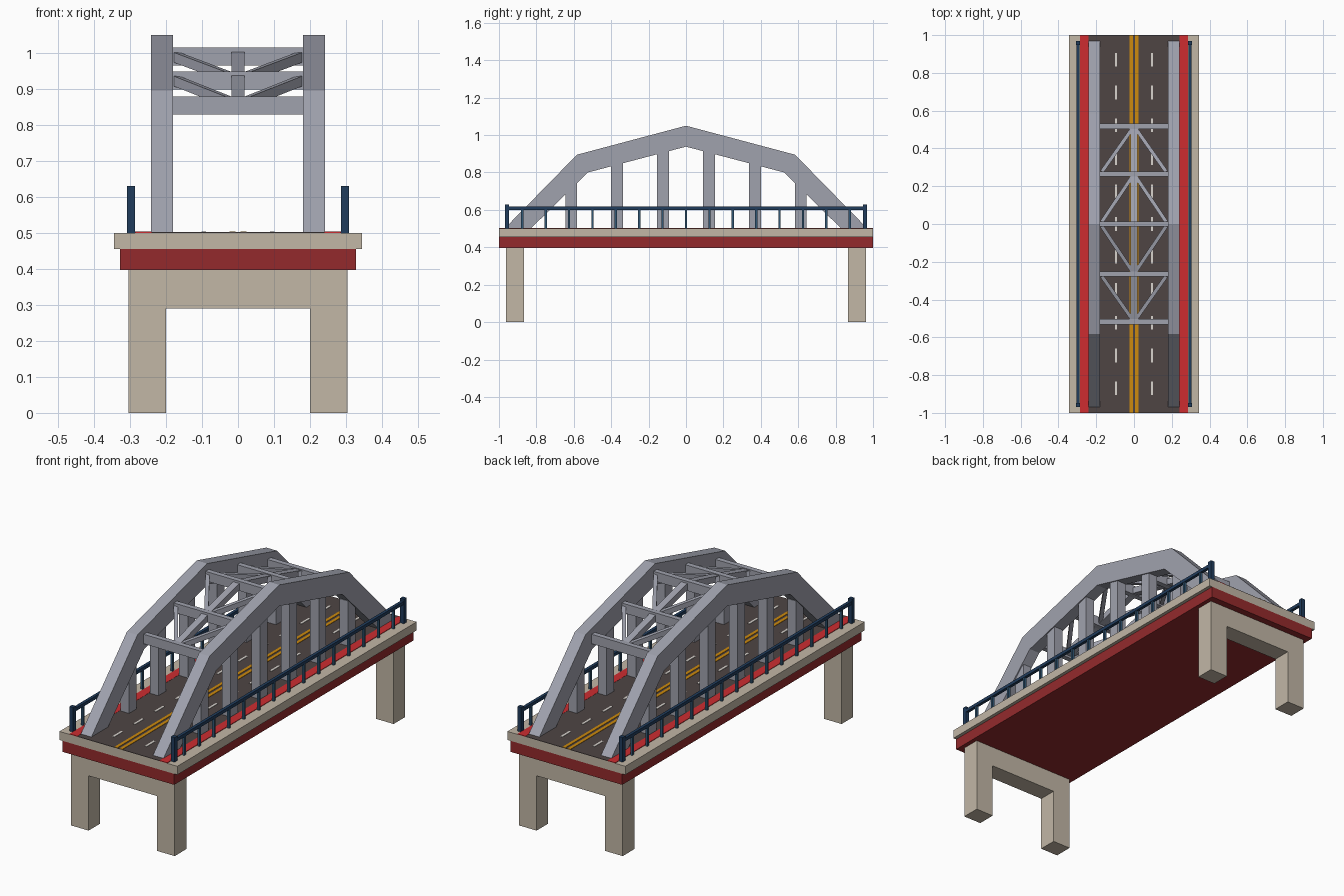
import bpy, bmesh
from mathutils import Vector, Matrix

if "Cube" in bpy.data.objects:
    bpy.data.objects.remove(bpy.data.objects["Cube"])


def lin(c):
    c /= 255
    return c / 12.92 if c <= 0.04045 else ((c + 0.055) / 1.055) ** 2.4


def material(name, r, g, b):
    m = bpy.data.materials.new(name)
    m.diffuse_color = (lin(r), lin(g), lin(b), 1)
    m.use_nodes = True
    m.node_tree.nodes["Principled BSDF"].inputs["Base Color"].default_value = m.diffuse_color
    return m


STONE = material("beige concrete", 194, 183, 166)
GIRDER = material("dark red", 148, 42, 44)
KERB = material("bright red", 205, 44, 48)
ROAD = material("asphalt brown", 78, 69, 68)
YELLOW = material("amber line", 204, 138, 14)
WHITE = material("lane white", 216, 212, 206)
STEEL = material("steel grey", 160, 162, 174)
NAVY = material("navy", 32, 60, 92)
SLATE = material("slate blue", 50, 88, 118)


def finish(name, bm, mat):
    bmesh.ops.recalc_face_normals(bm, faces=bm.faces)
    me = bpy.data.meshes.new(name)
    bm.to_mesh(me)
    bm.free()
    me.materials.append(mat)
    ob = bpy.data.objects.new(name, me)
    bpy.context.collection.objects.link(ob)
    return ob


def boxes(name, mat, *ranges):
    """One object from boxes given as (x0, x1, y0, y1, z0, z1)."""
    bm = bmesh.new()
    for x0, x1, y0, y1, z0, z1 in ranges:
        mtx = Matrix.Translation(((x0 + x1) / 2, (y0 + y1) / 2, (z0 + z1) / 2)) \
            @ Matrix.Diagonal((x1 - x0, y1 - y0, z1 - z0, 1))
        bmesh.ops.create_cube(bm, size=1, matrix=mtx)
    return finish(name, bm, mat)


def extrude(name, mat, pts, direction):
    bm = bmesh.new()
    face = bm.faces.new([bm.verts.new(p) for p in pts])
    new = bmesh.ops.extrude_face_region(bm, geom=[face])["geom"]
    bmesh.ops.translate(bm, vec=direction,
                        verts=[v for v in new if isinstance(v, bmesh.types.BMVert)])
    return finish(name, bm, mat)


def strut(name, a, b, w, h):
    """Sloping bar with vertical sides between two points."""
    a, b = Vector(a), Vector(b)
    d = b - a
    side = Vector((-d.y, d.x, 0)).normalized() * w / 2
    up = Vector((0, 0, h / 2))
    extrude(name, STEEL, [a + side + up, a - side + up, a - side - up, a + side - up], d)


# Deck and girder
boxes("deck_slab", STONE, (-.345, .345, -1, 1, .455, .5))
boxes("deck_girder", GIRDER, (-.327, .327, -1, 1, .397, .455))

# Portal piers
for s, end in ((-1, "front"), (1, "back")):
    y0, y1 = sorted((s * .866, s * .963))
    extrude(end + "_pier", STONE,
            [(x, y0, z) for x, z in ((-.304, 0), (-.2, 0), (-.2, .29), (.2, .29), (.2, 0),
                                     (.304, 0), (.304, .397), (-.304, .397))],
            (0, y1 - y0, 0))

# Road surface and markings
boxes("road_surface", ROAD, (-.24, .24, -1, 1, .499, .502))
boxes("centre_lines", YELLOW, *[(s * .015 - .0085, s * .015 + .0085, -1, 1, .501, .504)
                                for s in (-1, 1)])
boxes("lane_dashes", WHITE, *[(s * .095 - .006, s * .095 + .006,
                               i * .174 - .036, i * .174 + .036, .501, .504)
                              for s in (-1, 1) for i in range(-5, 6)])

outer = [(-.97, .5), (-.583, .895), (0, 1.05), (.583, .895), (.97, .5)]
inner = [(.83, .5), (.525, .8), (0, .938), (-.525, .8), (-.83, .5)]
for s, side in ((-1, "left"), (1, "right")):
    def mirrored(x0, x1):
        return sorted((s * x0, s * x1))

    boxes(side + "_red_strip", KERB, (*mirrored(.24, .286), -1, 1, .499, .503))

    # Arch and hangers
    x0, x1 = mirrored(.18, .242)
    extrude(side + "_arch", STEEL, [(x0, y, z) for y, z in outer + inner], (x1 - x0, 0, 0))
    boxes(side + "_hangers", STEEL,
          *[(*mirrored(.186, .236), k * y - .031, k * y + .031, .5, top)
            for y, top in ((.123, .93), (.369, .86), (.614, .74)) for k in (-1, 1)])

    # Railing
    boxes(side + "_handrail", NAVY, (*mirrored(.289, .305), -.96, .96, .6, .617))
    boxes(side + "_end_posts", NAVY,
          *[(*mirrored(.286, .308), k * .958 - .011, k * .958 + .011, .5, .63) for k in (-1, 1)])
    boxes(side + "_rail_posts", SLATE,
          *[(*mirrored(.291, .303), i * .125 - .006, i * .125 + .006, .5, .605)
            for i in range(-7, 8)])

# Overhead bracing: cross beams, centre struts and diagonals
levels = [(.518, .854), (.265, .923), (0, .989)]
for y, z in levels:
    for k in ((-1, 1) if y else (1,)):
        boxes("cross_beam", STEEL,
              (-.182, .182, k * y - .014, k * y + .014, z - .025, z + .025))
for (ya, za), (yb, zb) in zip(levels, levels[1:]):
    for k in (-1, 1):
        strut("centre_strut", (0, k * ya, za), (0, k * yb, zb), .036, .034)
        for s in (-1, 1):
            strut("diagonal_brace", (0, k * ya, za), (s * .17, k * (yb + .012), zb - .002),
                  .02, .028)
